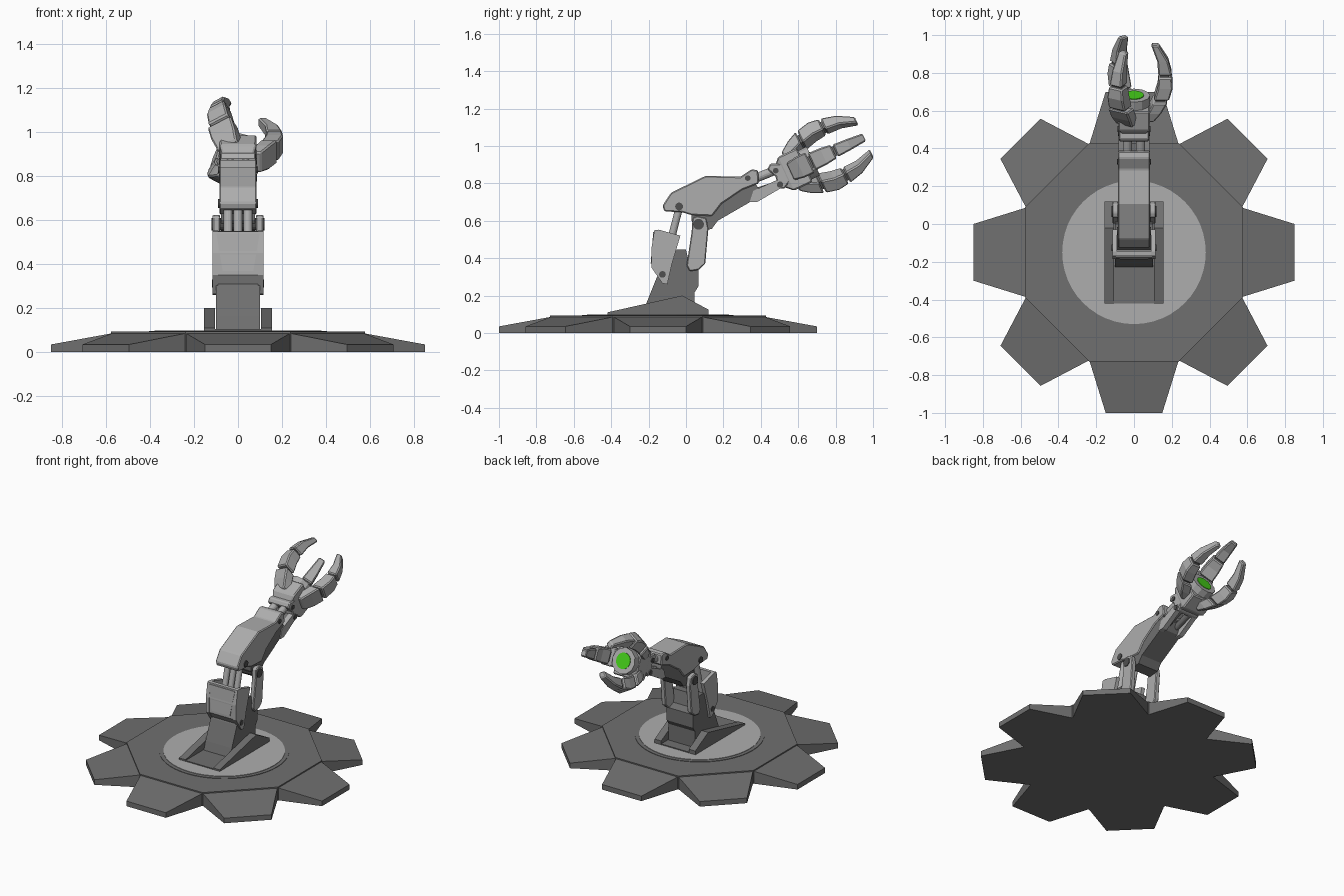
import bpy, bmesh, math
from mathutils import Vector, Matrix


def material(name, col):
    m = bpy.data.materials.new(name)
    m.diffuse_color = (*col, 1)
    return m


DARK = material("dark grey", (0.16, 0.16, 0.16))
LIGHT = material("light grey", (0.42, 0.42, 0.42))
PIN = material("pin grey", (0.08, 0.08, 0.08))
GREEN = material("palm green", (0.06, 0.62, 0.01))


def skin(name, rings, mat, bevel=0.0, matrix=Matrix()):
    """Closed solid through a list of equal-length rings of points."""
    bm = bmesh.new()
    vs = [[bm.verts.new(matrix @ Vector(p)) for p in r] for r in rings]
    n = len(rings[0])
    for a, b in zip(vs, vs[1:]):
        for i in range(n):
            j = (i + 1) % n
            bm.faces.new((a[i], a[j], b[j], b[i]))
    bm.faces.new(vs[0])
    bm.faces.new(vs[-1])
    bmesh.ops.recalc_face_normals(bm, faces=bm.faces)
    me = bpy.data.meshes.new(name)
    bm.to_mesh(me)
    bm.free()
    me.materials.append(mat)
    ob = bpy.data.objects.new(name, me)
    bpy.context.collection.objects.link(ob)
    if bevel:
        mod = ob.modifiers.new("chamfer", "BEVEL")
        mod.width, mod.segments = bevel, 1
    return ob


def side(name, pts, x0, x1, mat, bevel=0.0):
    """Side profile (y, z) extruded along x."""
    return skin(name, [[(x, y, z) for y, z in pts] for x in (x0, x1)], mat, bevel)


def pair(name, pts, x0, x1, mat, bevel=0.0):
    side(name + "_right", pts, x0, x1, mat, bevel)
    side(name + "_left", pts, -x1, -x0, mat, bevel)


def rod(name, p, q, r, mat, n=16, turn=0.0):
    p, q = Vector(p), Vector(q)
    rot = (q - p).to_track_quat('Z', 'Y').to_matrix()
    ang = [turn + i * math.tau / n for i in range(n)]
    skin(name, [[c + rot @ Vector((r * math.cos(a), r * math.sin(a), 0)) for a in ang]
                for c in (p, q)], mat)


def pin(name, y, z, r, half):
    rod(name, (-half, y, z), (half, y, z), r, PIN)


# gear base: octagon, eight sloped teeth and turntable
CY = -0.15
rod("base_octagon", (0, CY, 0), (0, CY, 0.093), 0.6245, DARK, 8, math.pi / 8)
for i in range(8):
    m = Matrix.Translation((0, CY, 0)) @ Matrix.Rotation(i * math.pi / 4, 4, 'Z')
    skin("base_tooth", [[(r, -w, 0), (r, w, 0), (r, w, h), (r, -w, h)]
                        for r, w, h in ((0.55, 0.235, 0.09), (0.577, 0.235, 0.085),
                                        (0.85, 0.15, 0.035))], DARK, 0, m)
rod("turntable_rim", (0, CY, 0.08), (0, CY, 0.096), 0.405, DARK, 48)
rod("turntable_disc", (0, CY, 0.08), (0, CY, 0.099), 0.38, LIGHT, 48)

# wedge rails and column
pair("rail", [(-0.42, 0.09), (-0.42, 0.11), (-0.02, 0.20), (0.12, 0.125), (0.12, 0.09)],
     0.105, 0.155, DARK)
side("column_floor", [(-0.42, 0.09), (-0.42, 0.105), (0.12, 0.105), (0.12, 0.09)],
     -0.11, 0.11, DARK)
side("column", [(-0.23, 0.10), (-0.21, 0.163), (-0.155, 0.30), (-0.05, 0.445), (0, 0.445),
                (0.02, 0.36), (0.067, 0.34), (0.067, 0.25), (0.046, 0.217), (0.046, 0.10)],
     -0.1, 0.1, DARK)

# front piston housing with rods
pair("housing_cheek", [(-0.169, 0.549), (-0.145, 0.552), (-0.03, 0.52), (-0.075, 0.37),
                       (-0.10, 0.26), (-0.126, 0.265), (-0.185, 0.35), (-0.185, 0.45)],
     0.09, 0.115, LIGHT)
side("housing_front", [(-0.169, 0.549), (-0.145, 0.55), (-0.155, 0.36), (-0.13, 0.31),
                       (-0.155, 0.31), (-0.183, 0.35), (-0.183, 0.45)], -0.092, 0.092, LIGHT)
skin("housing_panel", [[(-0.07, y, 0.37), (0.07, y, 0.37), (0.098, y + 0.014, 0.54),
                        (-0.098, y + 0.014, 0.54)] for y in (-0.189, -0.18)], LIGHT)
pin("housing_pin", -0.126, 0.313, 0.018, 0.119)
for x in (-0.045, 0, 0.045):
    rod("piston_rod", (x, -0.10, 0.42), (x, -0.035, 0.675), 0.02, LIGHT)

# rear struts
pair("strut", [(0.035, 0.615), (0.06, 0.625), (0.108, 0.615), (0.12, 0.56), (0.103, 0.37),
               (0.067, 0.337), (0.02, 0.33), (0.003, 0.36), (0.03, 0.54)],
     0.082, 0.115, LIGHT, 0.005)
pin("strut_pin", 0.067, 0.581, 0.029, 0.12)

# forearm: light shell over a dark lower body
side("forearm_shell", [(-0.126, 0.68), (-0.08, 0.75), (0.105, 0.84), (0.29, 0.835),
                       (0.35, 0.875), (0.385, 0.87), (0.39, 0.80), (0.30, 0.765), (0.19, 0.69),
                       (0.14, 0.625), (0.03, 0.63), (-0.02, 0.645), (-0.115, 0.65)],
     -0.085, 0.085, LIGHT, 0.006)
side("forearm_under", [(0.03, 0.66), (0.2, 0.74), (0.37, 0.80), (0.39, 0.77), (0.36, 0.71),
                       (0.17, 0.60), (0.137, 0.555), (0.06, 0.55), (0.03, 0.60)],
     -0.078, 0.078, DARK)
pin("forearm_front_pin", -0.037, 0.676, 0.021, 0.09)
pin("forearm_rear_pin", 0.33, 0.828, 0.015, 0.09)
pair("lower_link", [(0.34, 0.70), (0.36, 0.76), (0.48, 0.815), (0.52, 0.81), (0.53, 0.785),
                    (0.50, 0.77), (0.38, 0.70)], 0.05, 0.083, LIGHT)

# wrist
for x in (-0.035, 0.035):
    rod("wrist_rod", (x, 0.33, 0.81), (x, 0.49, 0.875), 0.024, LIGHT)
    rod("wrist_lower_rod", (x, 0.36, 0.75), (x, 0.51, 0.80), 0.02, DARK)
side("wrist_block", [(0.435, 0.875), (0.45, 0.905), (0.50, 0.905), (0.555, 0.88), (0.57, 0.83),
                     (0.525, 0.77), (0.49, 0.775), (0.48, 0.835)], -0.08, 0.08, LIGHT, 0.006)
pin("wrist_upper_pin", 0.48, 0.868, 0.015, 0.086)
pin("wrist_lower_pin", 0.503, 0.793, 0.017, 0.087)

# hand frame: local z points along the hand
HAND = Matrix.Translation((0, 0.59, 0.877)) @ Matrix.Rotation(math.radians(-65), 4, 'X')


def loft(name, sections, mat, m=HAND, bevel=0.007):
    """Box loft; each section is (along, radial centre, radial size, width)."""
    skin(name, [[(r + a * t / 2, b * w / 2, s) for a, b in ((-1, -1), (1, -1), (1, 1), (-1, 1))]
                for s, r, t, w in sections], mat, bevel, m)


# palm with green disc
loft("palm", [(-0.10, 0, 0.13, 0.12), (-0.06, 0, 0.165, 0.2), (0.05, 0, 0.17, 0.2)], LIGHT)
rod("palm_cup", HAND @ Vector((0, 0, 0.03)), HAND @ Vector((0, 0, 0.10)), 0.085, LIGHT, 12)
rod("palm_disc", HAND @ Vector((0, 0, 0.095)), HAND @ Vector((0, 0, 0.104)), 0.052, GREEN, 24)

# three jointed fingers around the palm
for k in range(3):
    m = HAND @ Matrix.Rotation(k * math.tau / 3, 4, 'Z')
    loft("finger_root", [(-0.035, 0.085, 0.04, 0.10), (0.02, 0.11, 0.07, 0.12),
                         (0.08, 0.14, 0.075, 0.12)], LIGHT, m)
    loft("finger_middle", [(0.09, 0.145, 0.08, 0.10), (0.16, 0.165, 0.08, 0.095),
                           (0.22, 0.165, 0.07, 0.08)], LIGHT, m)
    loft("finger_tip", [(0.23, 0.165, 0.072, 0.072), (0.31, 0.152, 0.058, 0.062),
                        (0.40, 0.11, 0.038, 0.045)], LIGHT, m)
    loft("finger_joints", [(0.05, 0.13, 0.05, 0.07), (0.18, 0.164, 0.05, 0.06),
                           (0.26, 0.16, 0.04, 0.05)], DARK, m, 0)
